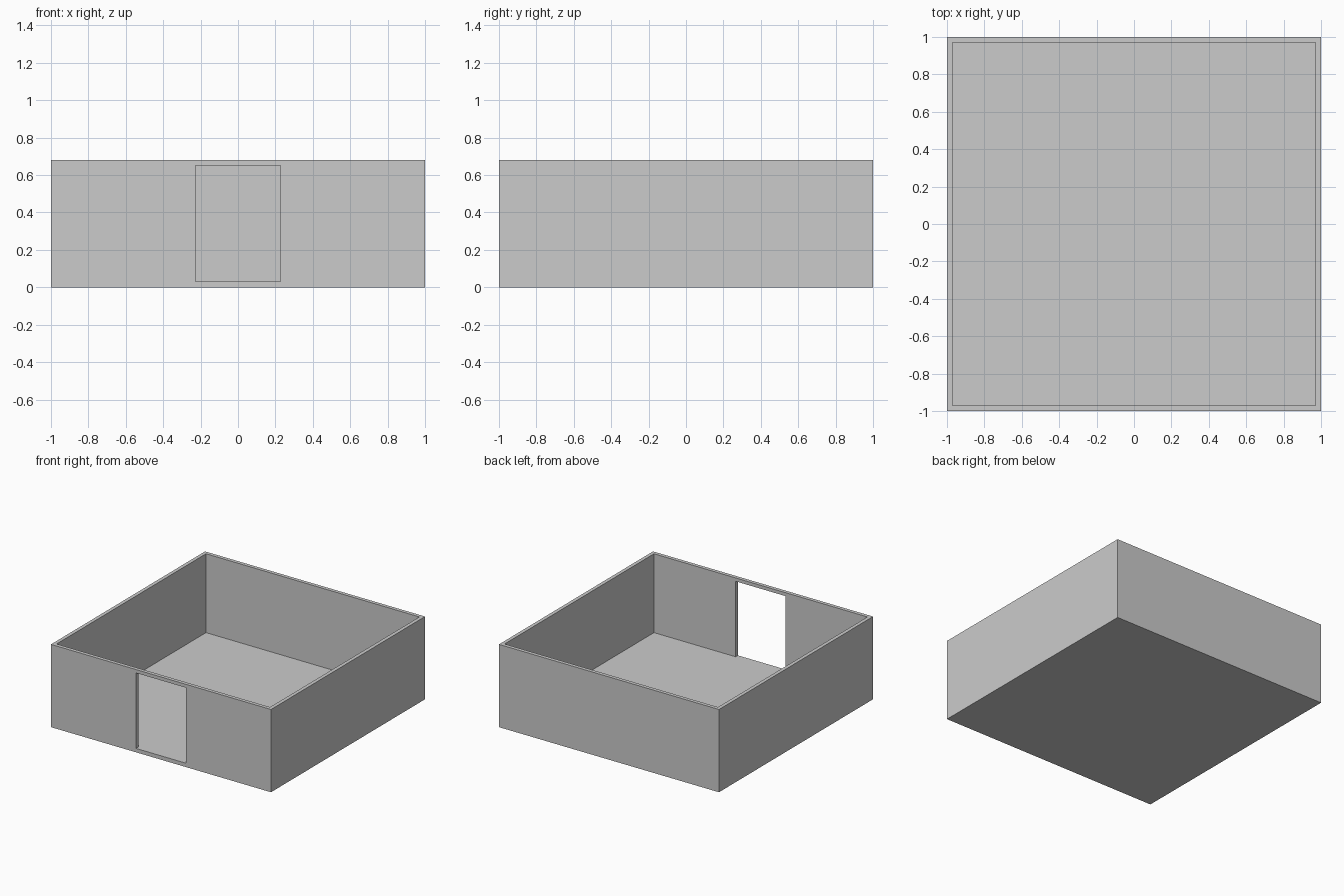
import bpy

if "Cube" in bpy.data.objects:
    bpy.data.objects.remove(bpy.data.objects["Cube"])

HEIGHT = 0.68      # overall wall height
WALL = 0.03        # wall thickness
FLOOR = 0.032      # floor thickness, level with the door sill
DOOR_X = 0.227     # half width of the doorway
DOOR_TOP = 0.652


def box(name, lo, hi):
    """Axis-aligned box between two corners."""
    centre = [(a + b) / 2 for a, b in zip(lo, hi)]
    bpy.ops.mesh.primitive_cube_add(size=1, location=centre)
    ob = bpy.context.object
    ob.name = name
    ob.scale = [b - a for a, b in zip(lo, hi)]
    bpy.ops.object.transform_apply(location=True, rotation=False, scale=True)
    return ob


def cut(target, cutter):
    """Subtract the cutter from the target, then discard it."""
    cutter.hide_render = True
    mod = target.modifiers.new(cutter.name, 'BOOLEAN')
    mod.operation = 'DIFFERENCE'
    mod.solver = 'EXACT'
    mod.object = cutter
    bpy.context.view_layer.objects.active = target
    bpy.ops.object.modifier_apply(modifier=mod.name)
    bpy.data.objects.remove(cutter, do_unlink=True)


# Solid block that becomes the open-topped room
room = box("room_shell", (-1, -1, 0), (1, 1, HEIGHT))

# Hollow interior, open at the top
inner = 1 - WALL
cut(room, box("interior_cutter", (-inner, -inner, FLOOR), (inner, inner, HEIGHT + 0.2)))

# Doorway through the front wall
cut(room, box("doorway_cutter", (-DOOR_X, -1.1, FLOOR), (DOOR_X, -0.9, DOOR_TOP)))
